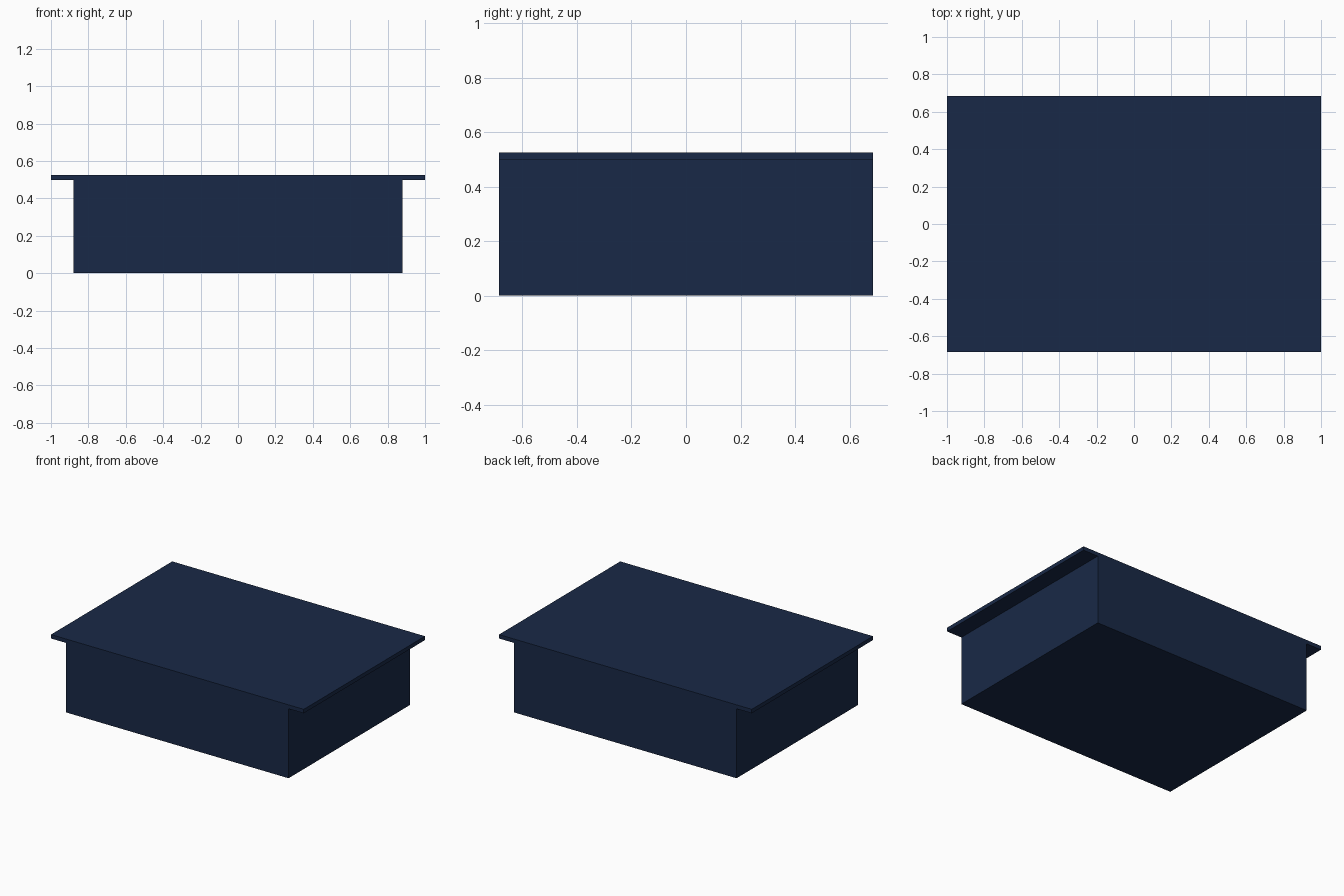
import bpy

if "Cube" in bpy.data.objects:
    bpy.data.objects.remove(bpy.data.objects["Cube"])

navy = bpy.data.materials.new("navy")
navy.diffuse_color = (0.0095, 0.022, 0.063, 1)
navy.use_nodes = True
navy.node_tree.nodes["Principled BSDF"].inputs["Base Color"].default_value = navy.diffuse_color


def box(name, width, depth, z0, z1):
    bpy.ops.mesh.primitive_cube_add(size=1, location=(0, 0, (z0 + z1) / 2))
    obj = bpy.context.object
    obj.name = name
    obj.scale = (width, depth, z1 - z0)
    bpy.ops.object.transform_apply(location=False, rotation=False, scale=True)
    obj.data.materials.append(navy)
    return obj


DEPTH = 1.37

# Solid body, flush with the top at front and back
box("body", 1.76, DEPTH, 0, 0.497)

# Thin top slab overhanging left and right
box("top_slab", 2.0, DEPTH, 0.497, 0.525)
